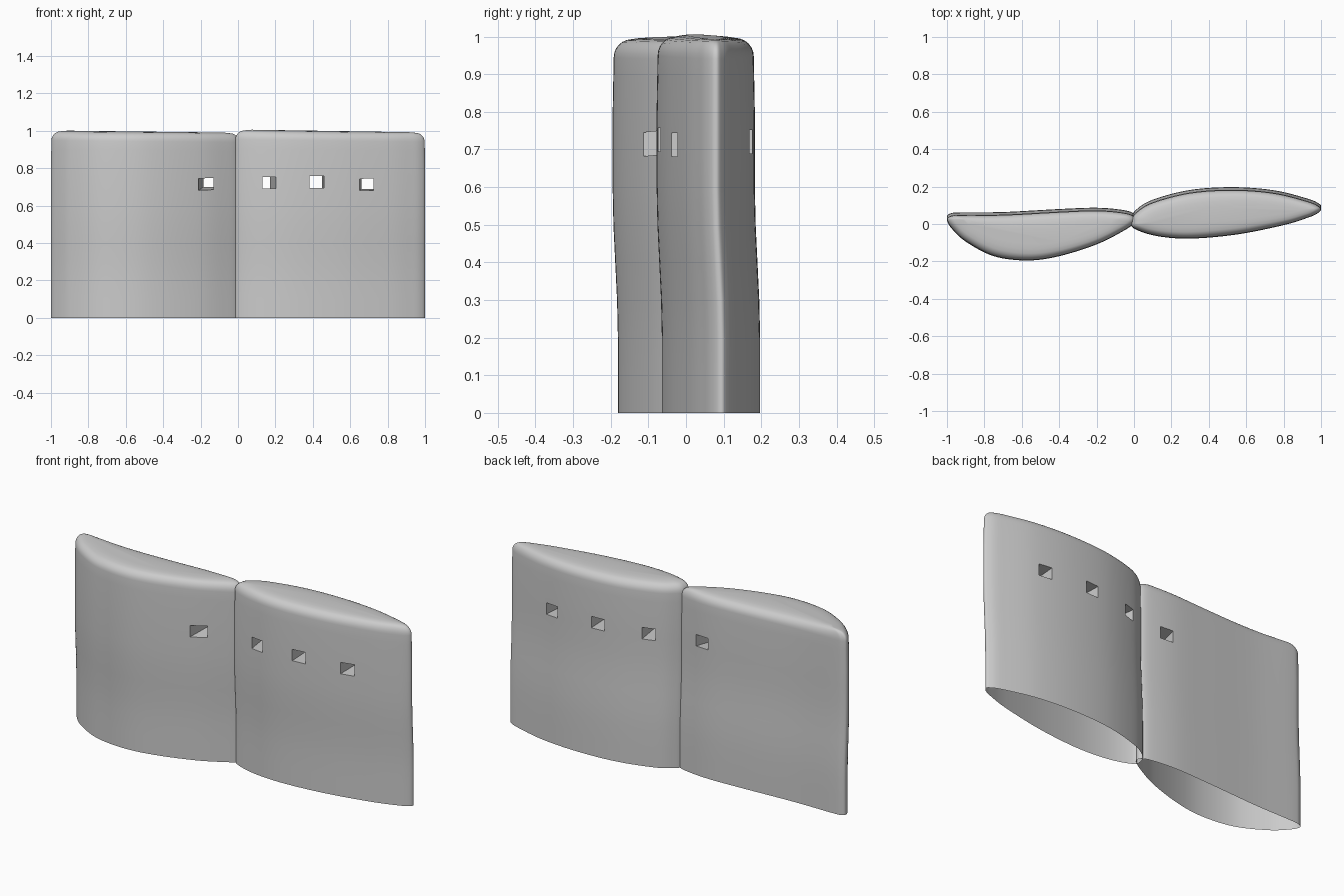
import bpy, bmesh, math
from mathutils import Vector, Matrix

if "Cube" in bpy.data.objects:
    bpy.data.objects.remove(bpy.data.objects["Cube"])


def smooth_loop(pts, sub=8):
    """Closed Catmull-Rom curve through the points."""
    out, n = [], len(pts)
    for i in range(n):
        a, b, c, d = (Vector(pts[(i + k) % n]) for k in (-1, 0, 1, 2))
        for s in range(sub):
            t = s / sub
            out.append(0.5 * (2 * b + (c - a) * t + (2 * a - 5 * b + 4 * c - d) * t * t
                              + (3 * b - a - 3 * c + d) * t ** 3))
    return out


def make_object(name, bm):
    bmesh.ops.recalc_face_normals(bm, faces=bm.faces)
    me = bpy.data.meshes.new(name)
    bm.to_mesh(me)
    bm.free()
    ob = bpy.data.objects.new(name, me)
    bpy.context.collection.objects.link(ob)
    return ob


def shell(name, outline, x0, x1, y0, y1, bow, tilt):
    """Upright lens-shaped body with a rounded top edge."""
    loop = smooth_loop(outline)
    xc, w = (x0 + x1) / 2, (x1 - x0) / 2
    levels = [(z, 0) for z in (0, .1, .2, .3, .4, .5, .6, .7, .8)] + [(.9, .002)]
    r = 0.048
    levels += [(.949 + r * math.sin(a), .003 + r * (1 - math.cos(a)))
               for a in (math.radians(k * 15) for k in range(6))]
    levels += [(.999, .062), (1.001, .09)]
    bm = bmesh.new()
    rings = []
    for z, d in levels:
        u = min(max((z - .2) / .4, 0), 1)
        lean = -0.014 * u * u * (3 - 2 * u)
        ring = []
        for p in loop:
            t = min(max((p.x - x0) / (x1 - x0), 0), 1)
            mid = y0 + (y1 - y0) * t + bow * 4 * t * (1 - t)
            ring.append(bm.verts.new((xc + (p.x - xc) * (1 - d / w),
                                      mid + (p.y - mid) * (1 - d / .13) + lean,
                                      z * (tilt[0] + (tilt[1] - tilt[0]) * t))))
        rings.append(ring)
    n = len(loop)
    for a, b in zip(rings, rings[1:]):
        for i in range(n):
            bm.faces.new((a[i], a[(i + 1) % n], b[(i + 1) % n], b[i]))
    bm.faces.new(rings[-1])
    bm.faces.new(rings[0][::-1])
    return make_object(name, bm)


def cut_windows(body, windows):
    """Square tunnels through the body, then open the underside."""
    bm = bmesh.new()
    for x, y, z, w, dx, dz in windows:
        m = Matrix.Translation((x, y, z)) @ Matrix(((w, dx, 0, 0), (0, 1, 0, 0),
                                                    (0, dz, .063, 0), (0, 0, 0, 1)))
        bmesh.ops.create_cube(bm, size=1, matrix=m)
    cutter = make_object("window_cutter", bm)
    cutter.hide_render = True
    mod = body.modifiers.new("windows", 'BOOLEAN')
    mod.operation, mod.solver, mod.object = 'DIFFERENCE', 'EXACT', cutter
    bpy.context.view_layer.objects.active = body
    bpy.ops.object.modifier_apply(modifier=mod.name)
    bpy.data.objects.remove(cutter)
    bm = bmesh.new()
    bm.from_mesh(body.data)
    under = [f for f in bm.faces if all(v.co.z < 1e-4 for v in f.verts)]
    bmesh.ops.delete(bm, geom=under, context='FACES')
    bm.to_mesh(body.data)
    bm.free()
    bpy.ops.object.select_all(action='DESELECT')
    body.select_set(True)
    bpy.ops.object.shade_smooth_by_angle(angle=math.radians(35))


# Left body, bulging to the front
left = shell("left_body", [
    (-1, .035), (-.985, .055), (-.93, .062), (-.7, .064), (-.4, .08), (-.2, .087),
    (-.06, .075), (0, .055), (.003, .02), (-.06, -.025), (-.2, -.095), (-.4, -.158),
    (-.57, -.181), (-.75, -.158), (-.9, -.08), (-.975, -.01)],
    -1, 0, .035, .035, -.09, (1.0, .99))
cut_windows(left, [(-.187 + .03, .0 , .725, .075, .15, .1)])

# Right body, bulging to the back
right = shell("right_body", [
    (-.015, .03), (.01, .075), (.1, .13), (.3, .182), (.53, .197), (.75, .18),
    (.93, .135), (.99, .108), (1, .09), (.98, .07), (.93, .048), (.8, .008),
    (.55, -.042), (.3, -.064), (.12, -.05), (.0, -.01)],
    -.015, 1, .03, .09, .012, (1.005, .992))
cut_windows(right, [(.15, .04, .723, .07, -.15, 0),
                    (.415, .06, .726, .078, -.04, 0),
                    (.692, .08, .717, .073, .04, .04)])
